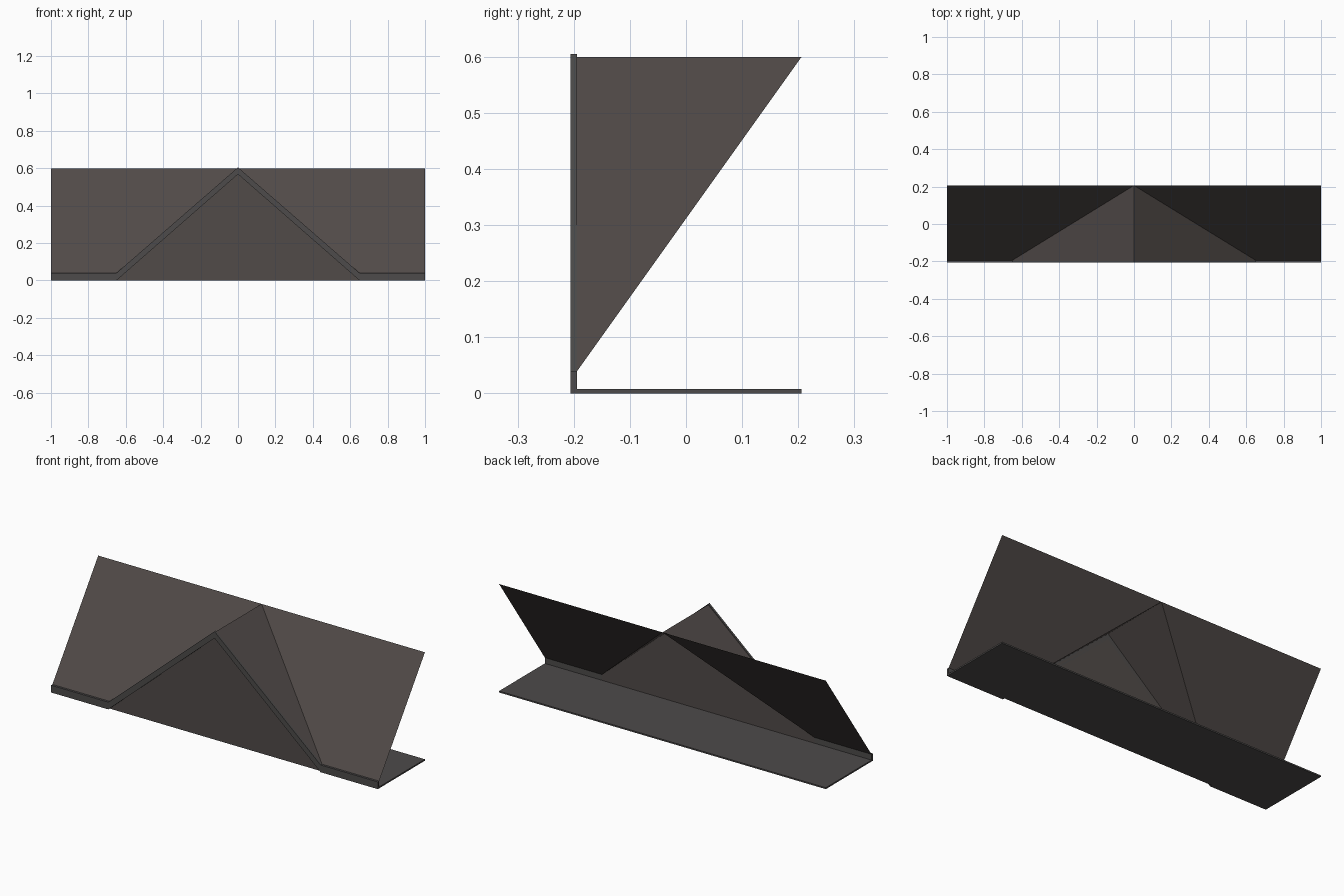
import bpy, bmesh

if "Cube" in bpy.data.objects:
    bpy.data.objects.remove(bpy.data.objects["Cube"])


def material(name, rgb):
    m = bpy.data.materials.new(name)
    m.diffuse_color = (*rgb, 1)
    m.use_nodes = True
    m.node_tree.nodes["Principled BSDF"].inputs["Base Color"].default_value = m.diffuse_color
    return m


ROOF = material("brown grey shingle", (0.082, 0.069, 0.065))
TRIM = material("dark grey trim", (0.074, 0.070, 0.069))

FRONT, BACK, EAVE, TOP, HALF = -0.194, 0.206, 0.04, 0.6, 0.65


def sheet(name, polygons, mat):
    """Thin surface made from a few polygons."""
    me = bpy.data.meshes.new(name)
    bm = bmesh.new()
    for poly in polygons:
        bm.faces.new([bm.verts.new(p) for p in poly])
    bmesh.ops.remove_doubles(bm, verts=bm.verts, dist=1e-5)
    bm.to_mesh(me)
    bm.free()
    me.materials.append(mat)
    ob = bpy.data.objects.new(name, me)
    bpy.context.collection.objects.link(ob)
    return ob


def slab(name, polygons, mat, direction):
    """Polygons extruded into a closed solid."""
    ob = sheet(name, polygons, mat)
    bm = bmesh.new()
    bm.from_mesh(ob.data)
    ext = bmesh.ops.extrude_face_region(bm, geom=bm.faces[:], use_keep_orig=True)
    moved = [g for g in ext["geom"] if isinstance(g, bmesh.types.BMVert)]
    bmesh.ops.translate(bm, verts=moved, vec=direction)
    bmesh.ops.recalc_face_normals(bm, faces=bm.faces)
    bm.to_mesh(ob.data)
    bm.free()
    return ob


def both_sides(poly):
    """A polygon plus its mirror across x = 0, keeping it facing outward."""
    return [poly, [(-x, y, z) for x, y, z in reversed(poly)]]


# main roof slope, open where the gable joins it
sheet("main_slope", both_sides([
    (HALF, FRONT, EAVE), (1, FRONT, EAVE), (1, BACK, TOP), (0, BACK, TOP)]), ROOF)

# gable roof running back into the slope
sheet("gable_roof", both_sides([
    (0, FRONT, TOP), (HALF, FRONT, EAVE), (0, BACK, TOP)]), ROOF)

# gable wall
sheet("gable_wall", [[(-HALF, FRONT, 0), (HALF, FRONT, 0),
                      (HALF, FRONT, EAVE), (0, FRONT, TOP),
                      (-HALF, FRONT, EAVE)]], ROOF)

# eave fascia and gable trim boards
slab("fascia_and_gable_trim", [
    p for q in (
        [(HALF, FRONT, 0), (1, FRONT, 0), (1, FRONT, EAVE), (HALF, FRONT, EAVE)],
        [(0, FRONT, 0.568), (HALF, FRONT, 0), (HALF, FRONT, EAVE), (0, FRONT, 0.605)],
    ) for p in both_sides(q)], TRIM, (0, -0.012, 0))

# flat soffit floor
slab("soffit", [[(-1, FRONT, 0), (1, FRONT, 0), (1, BACK, 0), (-1, BACK, 0)]],
     TRIM, (0, 0, 0.008))
